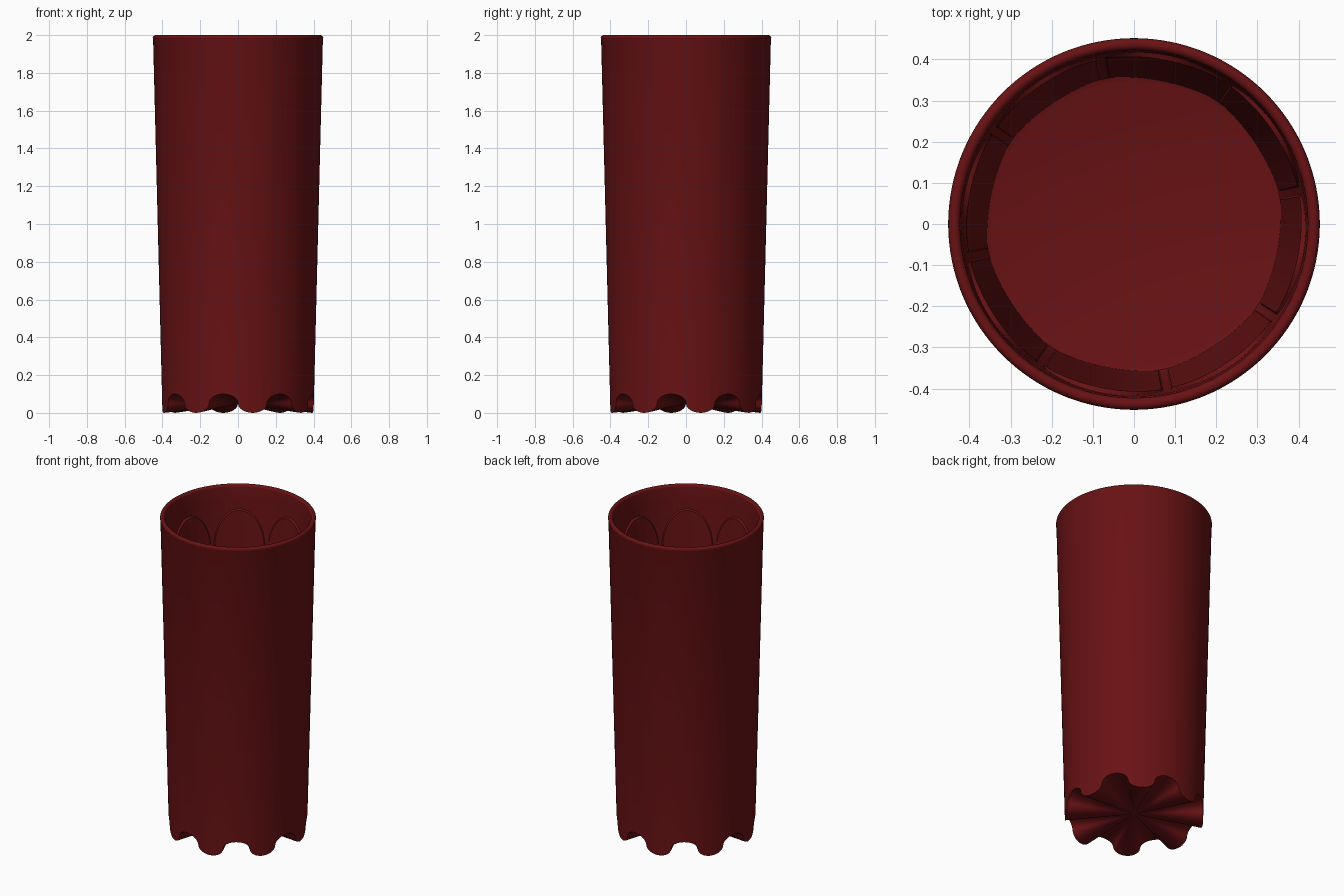
import bpy, bmesh, math

if "Cube" in bpy.data.objects:
    bpy.data.objects.remove(bpy.data.objects["Cube"])

LOBES = 8
FLOOR = 0.14
mat = bpy.data.materials.new("dark_red")
mat.diffuse_color = (0.14, 0.006, 0.007, 1)
mat.use_nodes = True
mat.node_tree.nodes["Principled BSDF"].inputs["Base Color"].default_value = mat.diffuse_color


def finish(bm, name, angle):
    bmesh.ops.recalc_face_normals(bm, faces=bm.faces)
    me = bpy.data.meshes.new(name)
    bm.to_mesh(me)
    bm.free()
    ob = bpy.data.objects.new(name, me)
    bpy.context.collection.objects.link(ob)
    me.materials.append(mat)
    bpy.ops.object.select_all(action='DESELECT')
    ob.select_set(True)
    bpy.context.view_layer.objects.active = ob
    bpy.ops.object.shade_smooth_by_angle(angle=math.radians(angle))
    return ob


def bridge(bm, a, b):
    n = len(a)
    for i in range(n):
        j = (i + 1) % n
        bm.faces.new((a[i], a[j], b[j], b[i]))


def fan(bm, ring, centre):
    for i in range(len(ring)):
        bm.faces.new((ring[i], ring[(i + 1) % len(ring)], centre))


def inner_radius(z):
    return 0.366 + (z - FLOOR) * (0.422 - 0.366) / (2 - FLOOR)


# angles and heights of the scalloped foot: alternating half-ellipse lobes and notches
STEPS = 12
half = math.pi / LOBES
samples = []
for k in range(2 * LOBES):
    for s in range(STEPS):
        t = math.pi * s / STEPS
        sign = -1 if k % 2 == 0 else 1
        samples.append((k * half + half * (1 - math.cos(t)) / 2,
                        0.05 + sign * 0.05 * math.sin(t)))

# tumbler body: foot, outer wall, rounded rim, inner wall, floor
bm = bmesh.new()
foot = [bm.verts.new(((0.4 + 0.025 * z) * math.cos(a), (0.4 + 0.025 * z) * math.sin(a), z))
        for a, z in samples]
fan(bm, foot, bm.verts.new((0, 0, 0.05)))
profile = [(0.403, 0.12), (0.4495, 1.98)]
mid, rad = 0.437, 0.0145
for i in range(9):
    t = math.pi * i / 8
    profile.append((mid + rad * math.cos(t), 1.9855 + rad * math.sin(t)))
profile += [(inner_radius(1.9), 1.9), (inner_radius(FLOOR + 0.02), FLOOR + 0.02),
            (inner_radius(FLOOR) - 0.006, FLOOR + 0.005), (inner_radius(FLOOR) - 0.02, FLOOR)]
prev = foot
for r, z in profile:
    ring = [bm.verts.new((r * math.cos(a), r * math.sin(a), z)) for a, _ in samples]
    bridge(bm, prev, ring)
    prev = ring
fan(bm, prev, bm.verts.new((0, 0, FLOOR)))
finish(bm, "tumbler_body", 40)

# arched, slightly flattened panels on the inner wall
bm = bmesh.new()
COLS = 32
for k in range(LOBES):
    centre = math.radians(-11.25) + k * 2 * half
    outline = []
    for i in range(COLS + 1):
        u = -math.cos(math.pi * i / COLS)
        outline.append((u, 1.62 + 0.23 * math.sqrt(max(0, 1 - u * u))))

    def point(u, z, lift):
        a = centre + u * math.radians(21.3)
        r = inner_radius(z) - lift
        return bm.verts.new((r * math.cos(a), r * math.sin(a), z))

    rows = []
    for f, s, raised in ((0, 1, 0), (0, 0.97, 1), (1, 0.97, 1), (1, 1, 0)):
        row = []
        for u, top in outline:
            z = FLOOR if f == 0 else top - 0.006 * raised
            row.append(point(u * s, z, (0.005 + 0.007 * (1 - u * u)) * raised - 0.001 * (1 - raised)))
        rows.append(row)
    for a, b in zip(rows[1:], rows[2:]):
        for i in range(COLS):
            bm.faces.new((a[i], a[i + 1], b[i + 1], b[i]))
    for e in (0, COLS):  # side edges
        bm.faces.new((rows[0][e], rows[1][e], rows[2][e], rows[3][e]))
bmesh.ops.delete(bm, geom=[v for v in bm.verts if not v.link_faces], context='VERTS')
finish(bm, "inner_arch_panels", 35)
